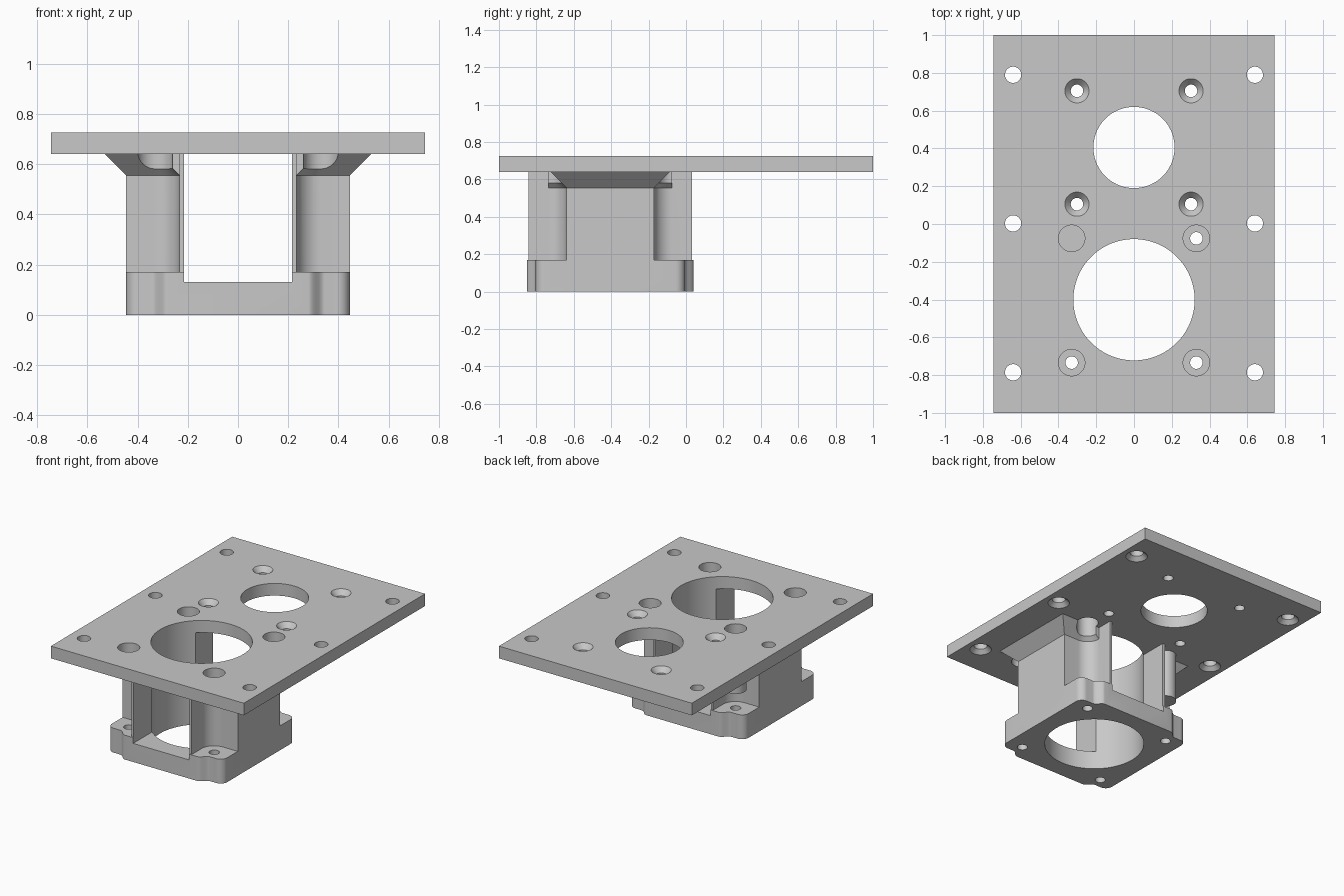
import bpy, bmesh, math

if "Cube" in bpy.data.objects:
    bpy.data.objects.remove(bpy.data.objects["Cube"])

CY = -0.405            # centre of the large bore along y
grey = bpy.data.materials.new("grey_metal")
grey.diffuse_color = (0.58, 0.58, 0.58, 1)
grey.use_nodes = True
grey.node_tree.nodes["Principled BSDF"].inputs["Base Color"].default_value = grey.diffuse_color


def arc(cx, cy, r, a0, a1, n=10):
    return [(cx + r * math.cos(math.radians(a0 + (a1 - a0) * i / n)),
             cy + r * math.sin(math.radians(a0 + (a1 - a0) * i / n))) for i in range(n + 1)]


def mirror4(q):
    """Close a first-quadrant outline by mirroring it in both axes."""
    left = [(-x, y) for x, y in reversed(q)]
    half = q + left
    return half + [(x, -y) for x, y in reversed(half)]


def loft(name, rings, cx=0, cy=0):
    """Solid through rings given as (z, outline)."""
    bm = bmesh.new()
    loops = [[bm.verts.new((x + cx, y + cy, z)) for x, y in pts] for z, pts in rings]
    n = len(loops[0])
    for a, b in zip(loops, loops[1:]):
        for i in range(n):
            j = (i + 1) % n
            bm.faces.new((a[i], a[j], b[j], b[i]))
    bm.faces.new(loops[0][::-1])
    bm.faces.new(loops[-1])
    bmesh.ops.recalc_face_normals(bm, faces=bm.faces)
    me = bpy.data.meshes.new(name)
    bm.to_mesh(me)
    bm.free()
    ob = bpy.data.objects.new(name, me)
    bpy.context.collection.objects.link(ob)
    me.materials.append(grey)
    return ob


def rect(w, h):
    return [(w, -h), (w, h), (-w, h), (-w, -h)]


def drill(cx, cy, stations, n=48):
    """Turned cutter: stations are (z, radius)."""
    return loft("cutter", [(z, arc(0, 0, r, 0, 360 * (n - 1) / n, n - 1)) for z, r in stations], cx, cy)


def combine(target, other, op):
    m = target.modifiers.new("bool", 'BOOLEAN')
    m.operation, m.solver, m.object = op, 'EXACT', other
    bpy.context.view_layer.objects.active = target
    bpy.ops.object.modifier_apply(modifier=m.name)
    bpy.data.objects.remove(other, do_unlink=True)


# base flange with stepped, rounded corner ears
step = [(0.345 - 0.065 * i / 10, 0.422 - 0.022 * math.cos(math.pi * i / 10)) for i in range(11)]
ear = [(0.445, 0.0001)] + arc(0.395, 0.35, 0.05, 0, 90) + step + [(0.0001, 0.444)]
body = loft("motor_mount", [(0, mirror4(ear)), (0.17, mirror4(ear))], 0, CY)


# column block with round pockets above the screw holes
def pocket(off, tip=None):
    q = [(0.445 + off, 0.0001)]
    q += [(0.445 + off, 0.233 + off)] + arc(0.33, 0.33, 0.097 - off, 270, 180, 14)
    if tip:
        q.append((q[-1][0], tip))
    return mirror4(q + [(0.0001, tip or 0.33)])


column = loft("column", [(0.1, pocket(0, 0.438)), (0.69, pocket(0, 0.438))], 0, CY)

# sloped flare under the plate
flare = loft("flare", [(0.53, pocket(-0.025)), (0.64, pocket(0.085)), (0.68, pocket(0.085))], 0, CY)

# top plate
plate = loft("plate", [(0.64, rect(0.745, 1)), (0.725, rect(0.745, 1))])

combine(column, flare, 'UNION')
# channel through the column and into the base
for part in (column, body):
    combine(part, loft("channel", [(0.13, rect(0.215, 0.7)), (0.75, rect(0.215, 0.7))], 0, CY), 'DIFFERENCE')
combine(body, column, 'UNION')
combine(body, plate, 'UNION')

# large and small bores
combine(body, drill(0, CY + 0.004, [(-0.1, 0.321), (0.9, 0.321)], 96), 'DIFFERENCE')
combine(body, drill(0, 0.405, [(0.5, 0.215), (0.9, 0.215)], 72), 'DIFFERENCE')

for s in (-1, 1):
    # base screw holes with clearance bores above
    for y in (CY - 0.329, CY + 0.329):
        combine(body, drill(s * 0.33, y, [(-0.1, 0.033), (0.3, 0.033)]), 'DIFFERENCE')
        combine(body, drill(s * 0.33, y, [(0.3, 0.07), (0.9, 0.07)]), 'DIFFERENCE')
    # plate edge holes, countersunk from below
    for y in (-0.785, 0.003, 0.79):
        combine(body, drill(s * 0.64, y, [(0.62, 0.09), (0.64, 0.07), (0.667, 0.043), (0.9, 0.043)]), 'DIFFERENCE')
    # holes around the small bore, countersunk from above
    for y in (0.105, 0.705):
        combine(body, drill(s * 0.302, y, [(0.5, 0.033), (0.69, 0.033), (0.725, 0.064), (0.745, 0.082)]), 'DIFFERENCE')

# smooth curved walls, sharp edges
bpy.ops.object.select_all(action='DESELECT')
body.select_set(True)
bpy.context.view_layer.objects.active = body
bpy.ops.object.shade_smooth_by_angle(angle=math.radians(30))
